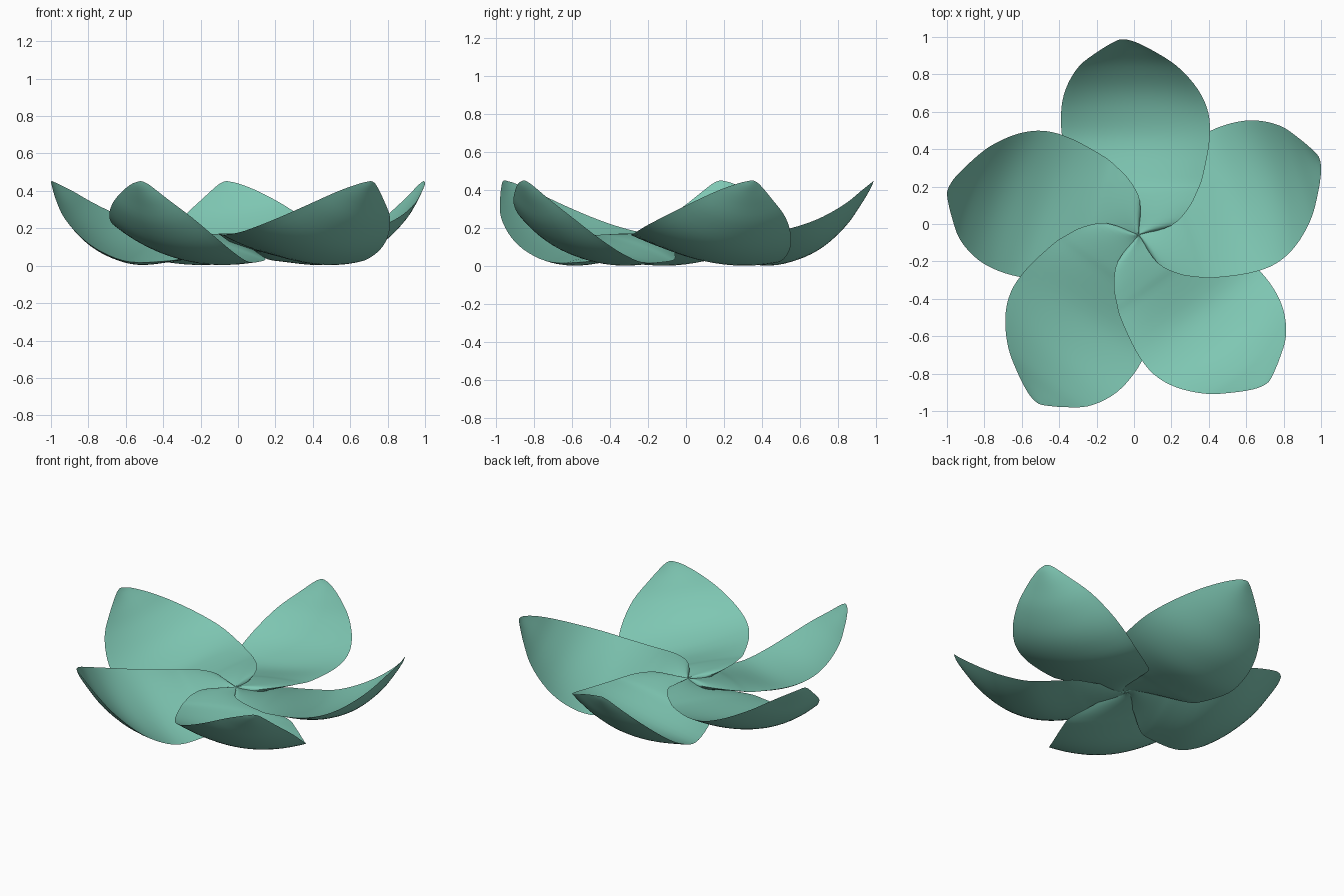
import bpy
import math
from mathutils import Vector

cube = bpy.data.objects.get("Cube")
if cube:
    bpy.data.objects.remove(cube, do_unlink=True)

PETALS = 5
CENTRE = (0.025, -0.058, 0.0)
STEPS = 4       # mesh rows between profile rows
COLUMNS = 16    # mesh columns across a petal

# Cross-sections from base to tip: distance, low edge, high edge,
# low height, underside middle height, high height, middle thickness
SECTIONS = [Vector(s) for s in (
    (0.00, -0.01, 0.01, 0.125, 0.095, 0.125, 0.06),
    (0.05, -0.07, 0.175, 0.11, 0.10, 0.165, 0.06),
    (0.14, -0.19, 0.265, 0.075, 0.085, 0.172, 0.065),
    (0.23, -0.315, 0.312, 0.04, 0.065, 0.168, 0.065),
    (0.31, -0.355, 0.342, 0.025, 0.05, 0.165, 0.06),
    (0.50, -0.405, 0.378, 0.02, 0.025, 0.18, 0.055),
    (0.65, -0.415, 0.373, 0.07, 0.05, 0.212, 0.055),
    (0.78, -0.39, 0.315, 0.15, 0.11, 0.262, 0.05),
    (0.90, -0.32, 0.207, 0.257, 0.217, 0.332, 0.04),
    (0.98, -0.218, 0.085, 0.355, 0.328, 0.397, 0.025),
    (1.03, -0.135, -0.015, 0.43, 0.41, 0.437, 0.012),
    (1.045, -0.10, -0.07, 0.45, 0.448, 0.45, 0.004),
)]


def smooth_section(i, f):
    """Catmull-Rom blend between section i and the next one."""
    last = len(SECTIONS) - 1
    a, b, c, d = (SECTIONS[min(max(k, 0), last)] for k in range(i - 1, i + 3))
    return (b * 2 + (c - a) * f + (a * 2 - b * 5 + c * 4 - d) * f ** 2
            + (b * 3 - a - c * 3 + d) * f ** 3) / 2


def section_ring(section):
    """Closed lens-shaped loop: underside from low to high, then top back."""
    y, x_low, x_high, z_low, z_mid, z_high, thick = section
    ring = []
    for j in range(2 * COLUMNS):
        on_top = j > COLUMNS
        t = 2 * (2 * COLUMNS - j if on_top else j) / COLUMNS - 1
        x = (x_low + x_high) / 2 + t * (x_high - x_low) / 2
        z = (z_mid + t * (z_high - z_low) / 2
             + t * t * ((z_high + z_low) / 2 - z_mid))
        ring.append((x, y, z + on_top * thick * (1 - t * t)))
    return ring


def petal_mesh():
    rows = [smooth_section(i, k / STEPS)
            for i in range(len(SECTIONS) - 1) for k in range(STEPS)]
    rows.append(SECTIONS[-1])
    verts = [v for row in rows for v in section_ring(row)]
    size = 2 * COLUMNS
    faces = []
    for r in range(len(rows) - 1):
        for j in range(size):
            a, b = r * size + j, r * size + (j + 1) % size
            faces.append((a, a + size, b + size, b))
    # Close the base and the tip
    faces.append(tuple(range(size)))
    faces.append(tuple(reversed(range(len(verts) - size, len(verts)))))
    mesh = bpy.data.meshes.new("petal")
    mesh.from_pydata(verts, [], faces)
    return mesh


# Petal colour
teal = bpy.data.materials.new("soft_teal")
teal.use_nodes = True
colour = (0.21, 0.57, 0.45, 1.0)
teal.diffuse_color = colour
teal.node_tree.nodes["Principled BSDF"].inputs["Base Color"].default_value = colour

# Five overlapping petals around the centre, sharing one mesh
mesh = petal_mesh()
mesh.materials.append(teal)
bpy.ops.object.select_all(action="DESELECT")
for n in range(PETALS):
    petal = bpy.data.objects.new(f"petal_{n + 1}", mesh)
    bpy.context.collection.objects.link(petal)
    petal.location = CENTRE
    petal.rotation_euler.z = n * math.tau / PETALS

# Smooth surfaces with a crisp rim
petal.select_set(True)
bpy.context.view_layer.objects.active = petal
bpy.ops.object.shade_smooth_by_angle(angle=math.radians(60))
